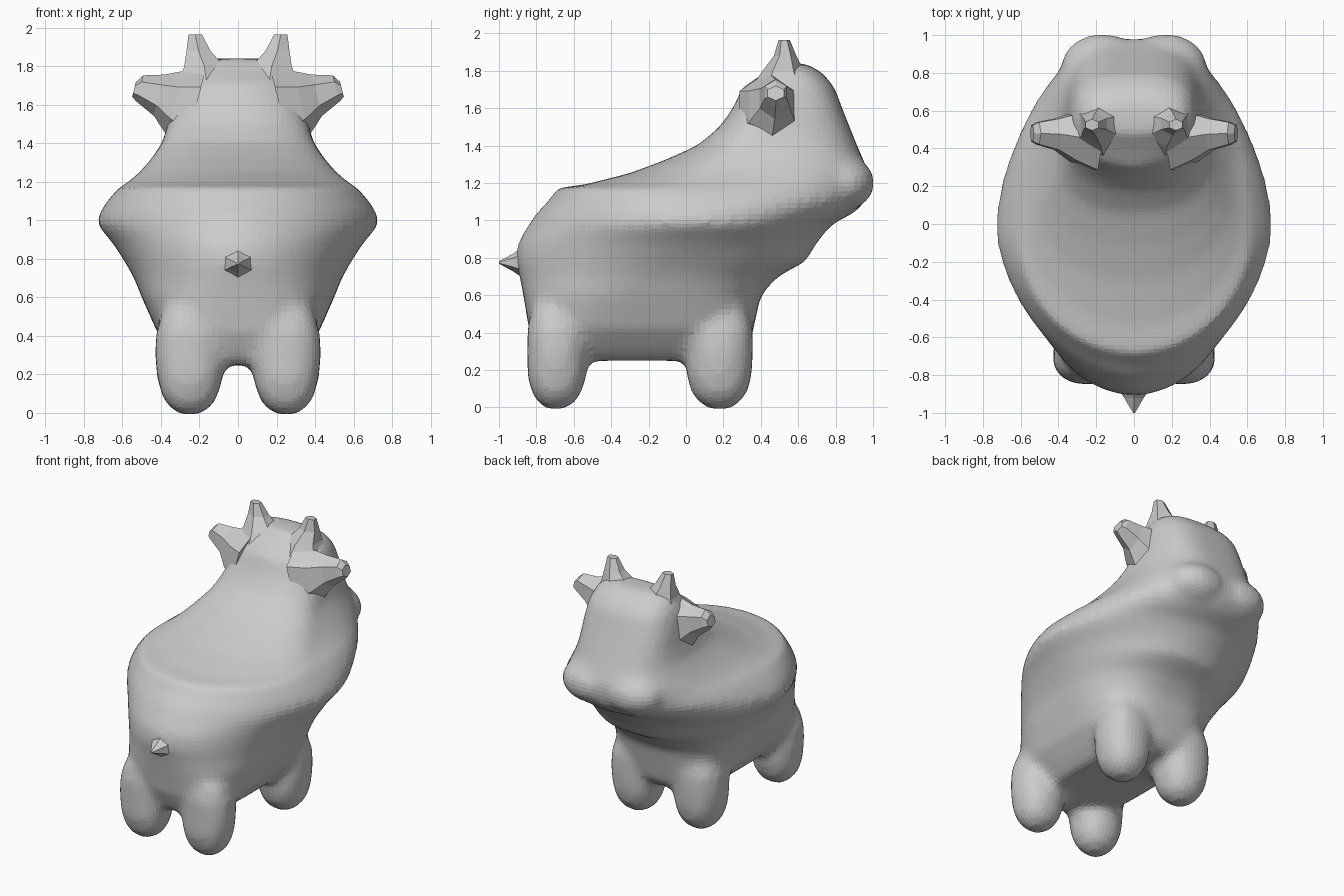
import bpy, bmesh
from math import sin, cos, pi
from mathutils import Vector, Matrix


def loft(bm, rings):
    """Skin a list of equal-length point rings and cap both ends."""
    vs = [[bm.verts.new(p) for p in r] for r in rings]
    n = len(vs[0])
    for a, b in zip(vs, vs[1:]):
        for i in range(n):
            j = (i + 1) % n
            bm.faces.new((a[i], a[j], b[j], b[i]))
    bm.faces.new(vs[0][::-1])
    bm.faces.new(vs[-1])


def outline(z, yb, ym, yf, w, nb, nf, cx=0, count=56):
    """Horizontal slice: superellipse with its own back and front length and squareness."""
    pts = []
    for i in range(count):
        a = 2 * pi * i / count
        c, s = cos(a), sin(a)
        n = nf if s > 0 else nb
        x = w * abs(c) ** (2 / n) * (1 if c > 0 else -1)
        d = abs(s) ** (2 / n)
        y = ym + (yf - ym) * d if s > 0 else ym - (ym - yb) * d
        pts.append(Vector((cx + x, y, z)))
    return pts


def finish(bm, name):
    bmesh.ops.recalc_face_normals(bm, faces=bm.faces)
    me = bpy.data.meshes.new(name)
    bm.to_mesh(me)
    bm.free()
    ob = bpy.data.objects.new(name, me)
    bpy.context.collection.objects.link(ob)
    return ob


# Body, neck and head slices:
# z, back y, widest y, front y, half width, back and front squareness
lower = [
    (0.25, -0.76, -0.22, 0.28, 0.27, 3, 3),
    (0.32, -0.80, -0.22, 0.34, 0.34, 3.2, 3.2),
    (0.42, -0.84, -0.22, 0.36, 0.42, 3.4, 3.4),
    (0.60, -0.87, -0.20, 0.40, 0.50, 2.6, 2.8),
    (0.70, -0.89, -0.15, 0.49, 0.54, 2.2, 2.4),
    (0.78, -0.91, -0.10, 0.64, 0.585, 2, 2.1),
    (0.88, -0.90, -0.05, 0.70, 0.65, 1.85, 2),
    (0.98, -0.84, -0.02, 0.78, 0.735, 1.75, 2),
    (1.04, -0.80, -0.02, 0.90, 0.72, 1.8, 2),
    (1.10, -0.74, -0.03, 0.96, 0.68, 1.9, 2.2),
    (1.175, -0.685, -0.05, 0.98, 0.615, 2, 2.4),
]
upper = [
    (1.19, -0.55, 0.02, 0.98, 0.58, 2, 2.5),
    (1.25, -0.31, 0.10, 0.98, 0.51, 2, 2.8),
    (1.32, -0.12, 0.20, 0.95, 0.45, 2.1, 3),
    (1.40, 0.06, 0.32, 0.915, 0.395, 2.3, 3.2),
    (1.50, 0.18, 0.44, 0.875, 0.365, 2.4, 3.2),
    (1.60, 0.25, 0.48, 0.835, 0.35, 2.2, 3.2),
    (1.71, 0.30, 0.50, 0.795, 0.33, 1.9, 3),
    (1.79, 0.42, 0.54, 0.73, 0.29, 2, 2.8),
    (1.84, 0.48, 0.56, 0.64, 0.21, 2.2, 2.3),
]
bm = bmesh.new()
loft(bm, [outline(*s) for s in lower + upper])

# Four stubby legs with rounded feet, merging into the body at the top
for side in (-1, 1):
    for cy, back, front in ((-0.70, 0.15, 0.17), (0.18, 0.18, 0.175)):
        prof = [(-0.01, 0.30), (0.025, 0.62), (0.08, 0.85), (0.17, 1.0),
                (0.30, 1.08), (0.42, 1.04), (0.52, 0.85), (0.60, 0.5)]
        loft(bm, [outline(z, cy - back * min(k, 1), cy, cy + front * min(k, 1.03),
                          0.17 * k, 2.3, 2.3, side * 0.25, 20) for z, k in prof])

# Two muzzle lobes
for side in (-1, 1):
    m = Matrix.Translation((side * 0.17, 0.83, 1.20)) @ Matrix.Diagonal((0.22, 0.18, 0.15, 1))
    bmesh.ops.create_uvsphere(bm, u_segments=24, v_segments=16, radius=1, matrix=m)

body = finish(bm, "body")
r = body.modifiers.new("blend", "REMESH")
r.mode = "VOXEL"
r.voxel_size = 0.03
s = body.modifiers.new("soften", "SMOOTH")
s.factor = 0.5
s.iterations = 10


def spike(name, stations, sides, axes, mirror=True):
    """Faceted taper through stations of (centre, radius 1, radius 2)."""
    u, v = Vector(axes[0]), Vector(axes[1])
    bm = bmesh.new()
    loft(bm, [[Vector(c) + u * (a * cos(2 * pi * (i + .5) / sides))
               + v * (b * sin(2 * pi * (i + .5) / sides)) for i in range(sides)]
              for c, a, b in stations])
    ob = finish(bm, name)
    if mirror:
        ob.modifiers.new("mirror", "MIRROR")
    return ob


# Horns, ears and tail
spike("horns", [((0.16, 0.52, 1.70), 0.18, 0.18), ((0.175, 0.52, 1.80), 0.12, 0.11),
                ((0.205, 0.53, 1.88), 0.072, 0.06), ((0.222, 0.525, 1.965), 0.04, 0.03)],
      6, ((1, 0, 0), (0, 1, 0)))
spike("ears", [((0.22, 0.45, 1.58), 0.19, 0.23), ((0.33, 0.46, 1.61), 0.14, 0.17),
               ((0.41, 0.475, 1.65), 0.095, 0.11), ((0.51, 0.48, 1.685), 0.068, 0.07),
               ((0.54, 0.48, 1.68), 0.05, 0.04)],
      6, ((0, 1, 0), (-0.25, 0, 0.97)))
spike("tail", [((0, -0.84, 0.78), 0.12, 0.11), ((0, -0.92, 0.775), 0.06, 0.05),
               ((0, -1.0, 0.775), 0.006, 0.006)],
      6, ((1, 0, 0), (0, 0, 1)), False)
